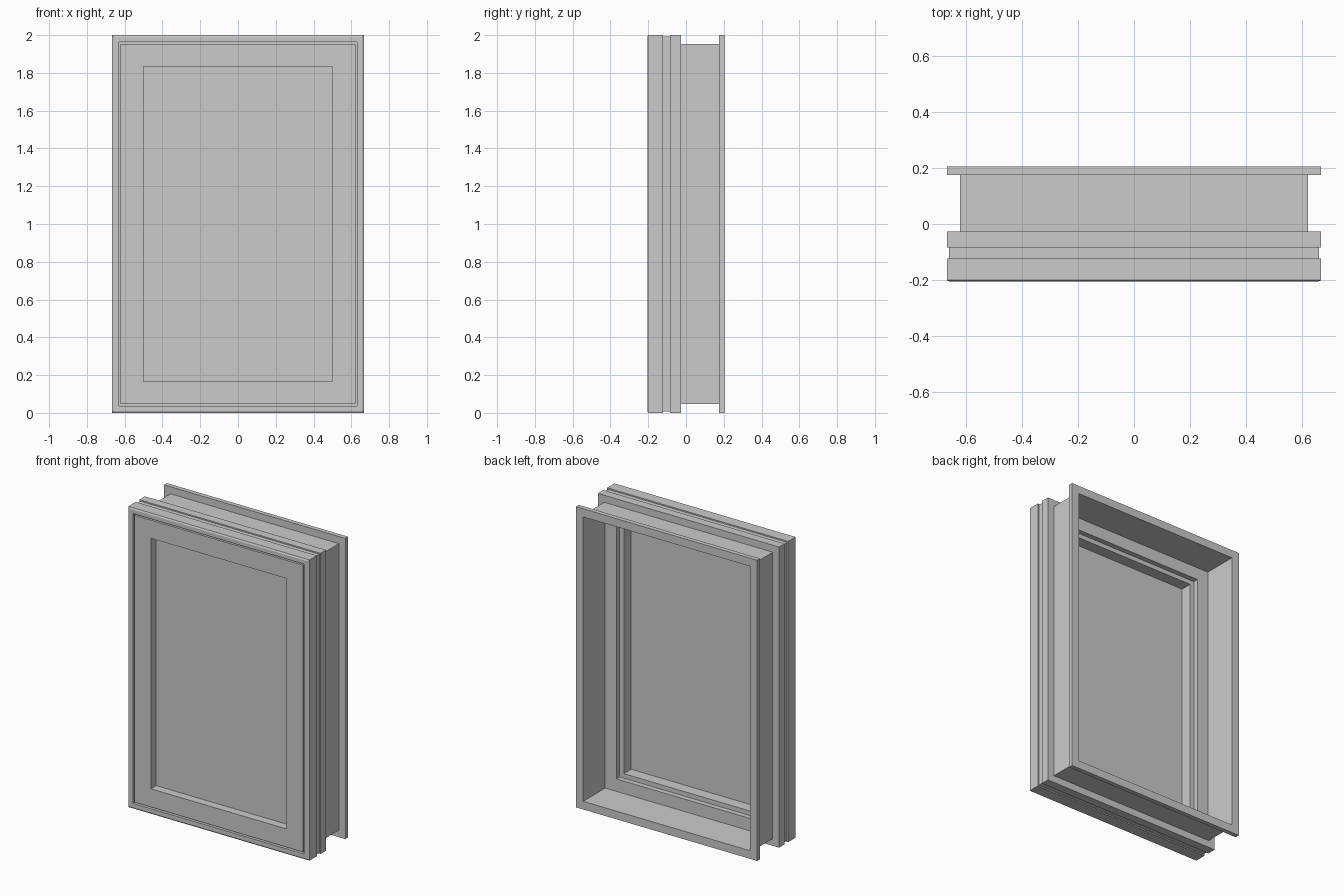
import bpy
import bmesh

cube = bpy.data.objects.get("Cube")
if cube:
    bpy.data.objects.remove(cube, do_unlink=True)

HALF_W, HEIGHT = 0.667, 2.0

grey = bpy.data.materials.new("light grey")
grey.use_nodes = True
colour = (0.6, 0.6, 0.6, 1)
grey.diffuse_color = colour
grey.node_tree.nodes["Principled BSDF"].inputs["Base Color"].default_value = colour


def finish(name, bm):
    bmesh.ops.recalc_face_normals(bm, faces=bm.faces)
    mesh = bpy.data.meshes.new(name)
    bm.to_mesh(mesh)
    bm.free()
    mesh.materials.append(grey)
    obj = bpy.data.objects.new(name, mesh)
    bpy.context.collection.objects.link(obj)
    return obj


def corners(bm, inset, y):
    """Four corners of the outline rectangle, moved inward by inset."""
    x, low, high = HALF_W - inset, inset, HEIGHT - inset
    return [bm.verts.new((px, y, pz))
            for px, pz in ((-x, low), (x, low), (x, high), (-x, high))]


def mitred_ring(name, profile):
    """Sweep a closed (inset, y) profile round the rectangle."""
    bm = bmesh.new()
    loops = [corners(bm, inset, y) for inset, y in profile]
    for a, b in zip(loops, loops[1:] + loops[:1]):
        for i in range(4):
            j = (i + 1) % 4
            bm.faces.new((a[i], a[j], b[j], b[i]))
    return finish(name, bm)


# Outer frame: chamfered front lip, outside groove, deep rebate for the sash
mitred_ring("outer_frame", [
    (0.01, -0.205), (0, -0.2), (0, -0.123), (0.008, -0.123),
    (0.008, -0.084), (0, -0.084), (0, -0.026), (0.137, -0.026),
    (0.137, -0.06), (0.046, -0.06), (0.046, -0.15), (0.036, -0.15),
    (0.036, -0.205)])

# Sash, separated from the frame lip by a narrow shadow gap
mitred_ring("sash", [
    (0.046, -0.203), (0.167, -0.203), (0.167, -0.06), (0.046, -0.06)])

# Rear casing: thin-walled box ending in a flange
mitred_ring("rear_casing", [
    (0.047, -0.026), (0.047, 0.175), (0, 0.175), (0, 0.205),
    (0.054, 0.205), (0.054, -0.026)])

# Pane set back within the sash
bm = bmesh.new()
front, back = corners(bm, 0.166, -0.147), corners(bm, 0.166, -0.137)
bm.faces.new(front)
bm.faces.new(back[::-1])
for i in range(4):
    j = (i + 1) % 4
    bm.faces.new((front[i], back[i], back[j], front[j]))
finish("pane", bm)
